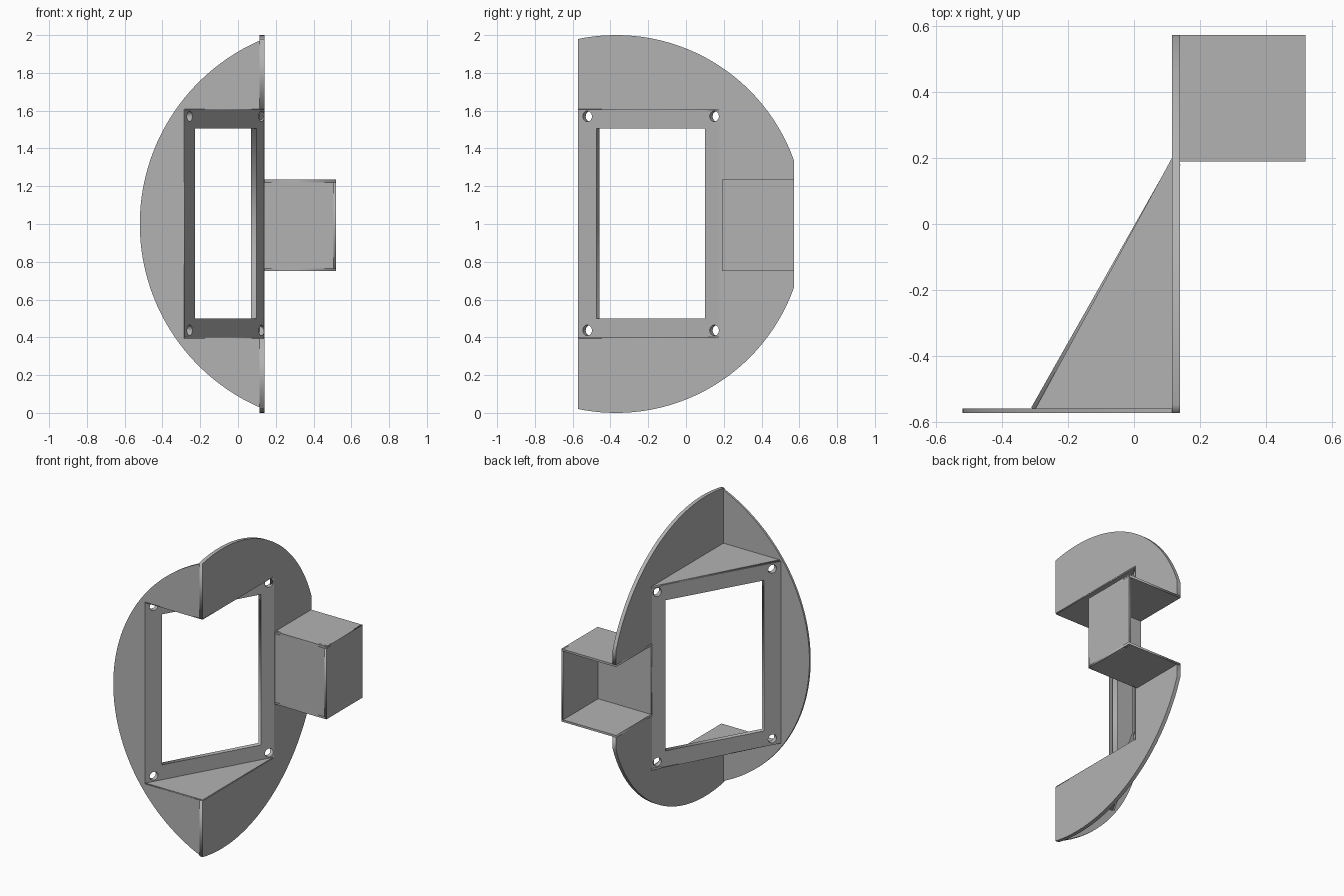
import bpy
import math
from mathutils import Matrix, Vector

cube = bpy.data.objects.get("Cube")
if cube:
    bpy.data.objects.remove(cube, do_unlink=True)

grey = bpy.data.materials.new("plain_grey")
grey.use_nodes = True
GREY = (0.45, 0.45, 0.45, 1)
grey.diffuse_color = GREY
grey.node_tree.nodes["Principled BSDF"].inputs["Base Color"].default_value = GREY

Z = Vector((0, 0, 1))


def plate(name, loops, thickness, origin, u, v):
    """Flat sheet centred on its plane; the first loop is the outline, the rest are holes."""
    curve = bpy.data.curves.new(name, 'CURVE')
    curve.dimensions = '2D'
    curve.fill_mode = 'BOTH'
    curve.extrude = thickness / 2
    for loop in loops:
        spline = curve.splines.new('POLY')
        spline.points.add(len(loop) - 1)
        for point, (a, b) in zip(spline.points, loop):
            point.co = (a, b, 0, 1)
        spline.use_cyclic_u = True
    obj = bpy.data.objects.new(name, curve)
    bpy.context.collection.objects.link(obj)
    u, v = Vector(u).normalized(), Vector(v).normalized()
    basis = Matrix((u, v, u.cross(v))).transposed().to_4x4()
    obj.matrix_world = Matrix.Translation(origin) @ basis
    bpy.ops.object.select_all(action='DESELECT')
    obj.select_set(True)
    bpy.context.view_layer.objects.active = obj
    bpy.ops.object.convert(target='MESH')
    obj = bpy.context.view_layer.objects.active
    obj.data.materials.clear()
    obj.data.materials.append(grey)
    return obj


def arc(cu, cv, r, start, end, steps=56):
    angles = [start + (end - start) * i / steps for i in range(steps + 1)]
    return [(cu + r * math.cos(a), cv + r * math.sin(a)) for a in angles]


def rect(a0, b0, a1, b1):
    return [(a0, b0), (a1, b0), (a1, b1), (a0, b1)]


FRONT, BACK = -0.573, 0.573      # depth limits
CORNER = 0.14                    # outer face of the side plate
LOW, HIGH = 0.395, 1.61          # slanted panel height
BOX_LOW, BOX_HIGH = 0.75, 1.235  # box height
BOX_Y = 0.19

# Front plate: circular segment with a notch for the slanted panel
half = math.asin(0.98 / 1.06)
outline = arc(0.54, 1, 1.06, math.pi - half, math.pi + half)
outline += [(CORNER, 0.02), (CORNER, LOW), (-0.285, LOW), (-0.285, HIGH),
            (CORNER, HIGH), (CORNER, 1.98)]
plate("front_plate", [outline], 0.014, (0, FRONT + 0.007, 0), (1, 0, 0), Z)

# Side plate: rounded sheet with notches for the panel and the box
cy = -0.37
a_front = math.acos(FRONT - cy)
a_back = math.acos(BACK - cy)
outline = arc(cy, 1, 1, a_front, a_back)
outline += [(BACK, BOX_HIGH), (BOX_Y, BOX_HIGH), (BOX_Y, BOX_LOW), (BACK, BOX_LOW)]
outline += arc(cy, 1, 1, -a_back, -a_front)
outline += [(FRONT, LOW), (0.175, LOW), (0.175, HIGH), (FRONT, HIGH)]
plate("side_plate", [outline], 0.025, (CORNER - 0.0125, 0, 0), (0, 1, 0), Z)

# Slanted panel with a window and four screw holes
start, end = Vector((-0.298, -0.565, 0)), Vector((0.1275, 0.1875, 0))
length = (end - start).length
loops = [rect(0, LOW, length, HIGH), rect(0.113, 0.5, 0.775, 1.505)]
for a in (0.058, 0.83):
    for b in (0.437, 1.57):
        loops.append(arc(a, b, 0.028, 0, math.tau * 23 / 24, 23))
plate("slanted_panel", loops, 0.032, start, end - start, Z)

# Triangular shelves closing the recess above and below
triangle = [(-0.305, FRONT + 0.002), (CORNER - 0.002, FRONT + 0.002),
            (CORNER - 0.002, 0.18), (0.115, 0.2)]
for name, z in (("upper_shelf", HIGH), ("lower_shelf", LOW)):
    plate(name, [triangle], 0.012, (0, 0, z), (1, 0, 0), (0, 1, 0))

# Box on the side, open at the back and towards the side plate
T = 0.014
BOX_X = 0.52
footprint = rect(CORNER - 0.025, BOX_Y, BOX_X, BACK)
for name, z in (("box_top", BOX_HIGH - T / 2), ("box_bottom", BOX_LOW + T / 2)):
    plate(name, [footprint], T, (0, 0, z), (1, 0, 0), (0, 1, 0))
plate("box_front", [rect(CORNER - 0.025, BOX_LOW, BOX_X, BOX_HIGH)], T,
      (0, BOX_Y + T / 2, 0), (1, 0, 0), Z)
plate("box_outer_wall", [rect(BOX_Y, BOX_LOW, BACK, BOX_HIGH)], T,
      (BOX_X - T / 2, 0, 0), (0, 1, 0), Z)
